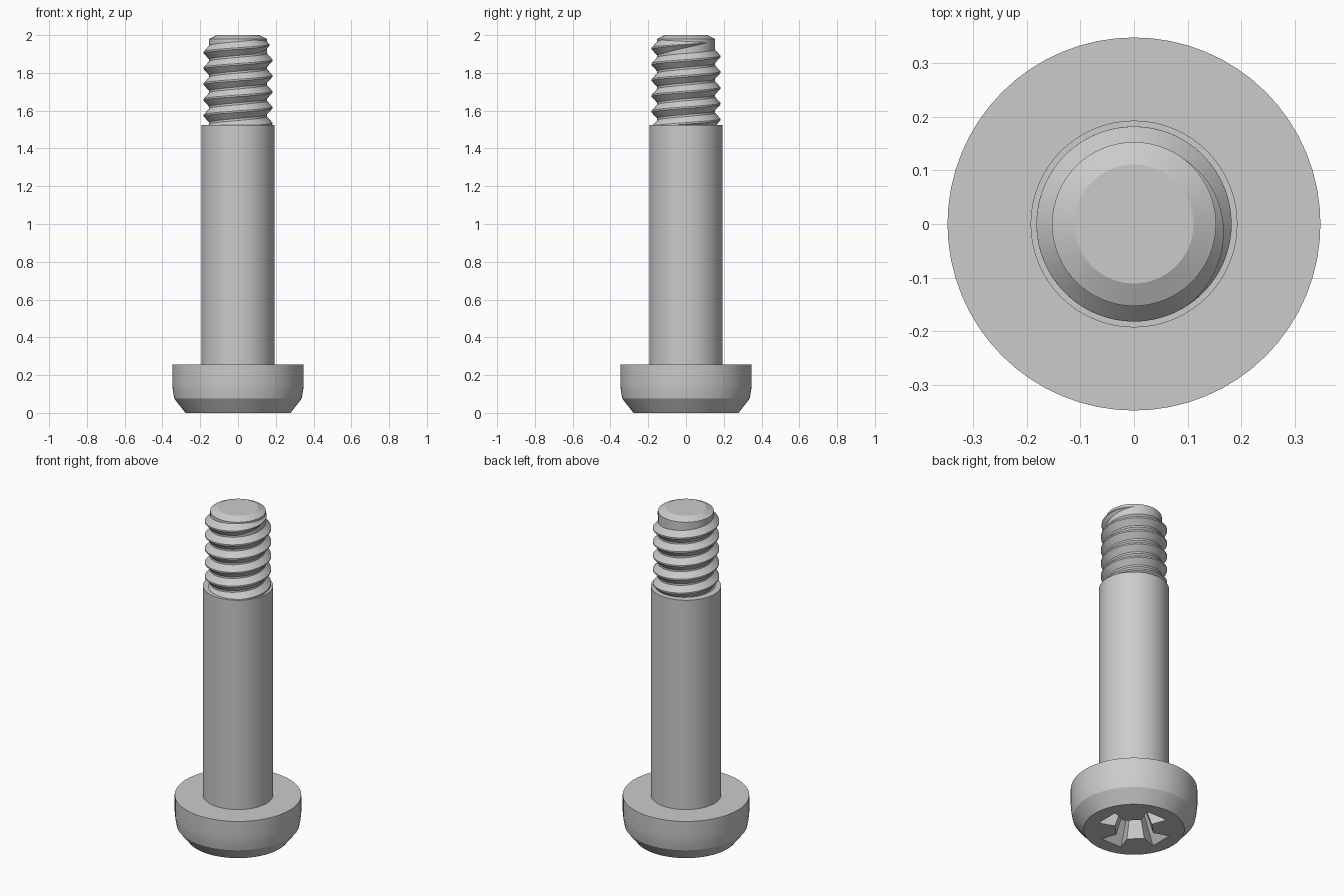
import bpy
import bmesh
from math import sin, cos, pi, radians

SEGMENTS = 64
ROOT, CREST, PITCH = 0.153, 0.182, 0.0835

cube = bpy.data.objects.get("Cube")
if cube:
    bpy.data.objects.remove(cube, do_unlink=True)

steel = bpy.data.materials.new("grey steel")
steel.use_nodes = True
steel.diffuse_color = (0.6, 0.6, 0.6, 1)
steel.node_tree.nodes["Principled BSDF"].inputs["Base Color"].default_value = (0.6, 0.6, 0.6, 1)


def finish(bm, name):
    """Turn a bmesh into a smooth-shaded steel object with sharp edges kept."""
    bmesh.ops.recalc_face_normals(bm, faces=bm.faces)
    mesh = bpy.data.meshes.new(name)
    bm.to_mesh(mesh)
    bm.free()
    mesh.materials.append(steel)
    obj = bpy.data.objects.new(name, mesh)
    bpy.context.collection.objects.link(obj)
    bpy.ops.object.select_all(action="DESELECT")
    obj.select_set(True)
    bpy.context.view_layer.objects.active = obj
    bpy.ops.object.shade_smooth_by_angle(angle=radians(25))


def ring(bm, points, z):
    return [bm.verts.new((x, y, z)) for x, y in points]


def circle(radius):
    return [(radius * cos(2 * pi * i / SEGMENTS), radius * sin(2 * pi * i / SEGMENTS))
            for i in range(SEGMENTS)]


def skin(bm, rings):
    """Join consecutive closed rings with quads."""
    for a, b in zip(rings, rings[1:]):
        for i in range(len(a)):
            j = (i + 1) % len(a)
            bm.faces.new((a[i], a[j], b[j], b[i]))


def lathe(bm, profile, cap_bottom=True):
    """Revolve (radius, height) points, listed from the bottom up."""
    rings = [ring(bm, circle(r), z) for r, z in profile]
    skin(bm, rings)
    bm.faces.new(rings[-1])
    if cap_bottom:
        bm.faces.new(rings[0])
    return rings


def cross_outline(scale):
    """Four flared arms with blunted inner corners."""
    points = []
    for k in range(4):
        c, s = cos(k * pi / 2), sin(k * pi / 2)
        for along, across in ((0.106, -0.038), (0.195, -0.07), (0.195, 0.07), (0.106, 0.038)):
            x, y = along * scale, across * scale
            points.append((x * c - y * s, x * s + y * c))
    return points


# Head with a tapered cross recess in its underside
bm = bmesh.new()
head = lathe(bm, [(0.278, 0), (0.337, 0.075), (0.345, 0.12), (0.348, 0.15), (0.348, 0.255)], False)
recess = [ring(bm, cross_outline(1), 0), ring(bm, cross_outline(0.45), 0.18)]
skin(bm, recess)
bm.faces.new(recess[1])
rim = []
for loop in (head[0], recess[0]):
    rim += [bm.edges.get((loop[i - 1], loop[i])) for i in range(len(loop))]
bmesh.ops.triangle_fill(bm, use_beauty=True, edges=rim, normal=(0, 0, -1))
finish(bm, "head")

# Plain shank
bm = bmesh.new()
lathe(bm, [(0.193, 0.25), (0.193, 1.525)])
finish(bm, "shank")

# Threaded end: core with a chamfered tip
bm = bmesh.new()
lathe(bm, [(ROOT, 1.5), (ROOT, 1.98), (0.111, 2.0)])
finish(bm, "thread_core")

# Helical ridge, fading out near the tip
bm = bmesh.new()
end = radians(50)
fade = radians(105)
steps = int(6 * SEGMENTS)
start = -2 * pi * 5.65
sections = []
for i in range(steps + 1):
    angle = start + (end - start) * i / steps
    size = max(0.02, min(1, (end - angle) / fade))
    mid = 1.95 + PITCH * angle / (2 * pi)
    inner = ROOT - 0.001
    outer = ROOT + (CREST - ROOT) * size
    section = [(inner, -0.45), (outer, -0.05), (outer, 0.05), (inner, 0.45)]
    sections.append([bm.verts.new((r * cos(angle), r * sin(angle), mid + h * PITCH * size))
                     for r, h in section])
skin(bm, sections)
bm.faces.new(sections[0])
bm.faces.new(sections[-1])
finish(bm, "thread_ridge")
